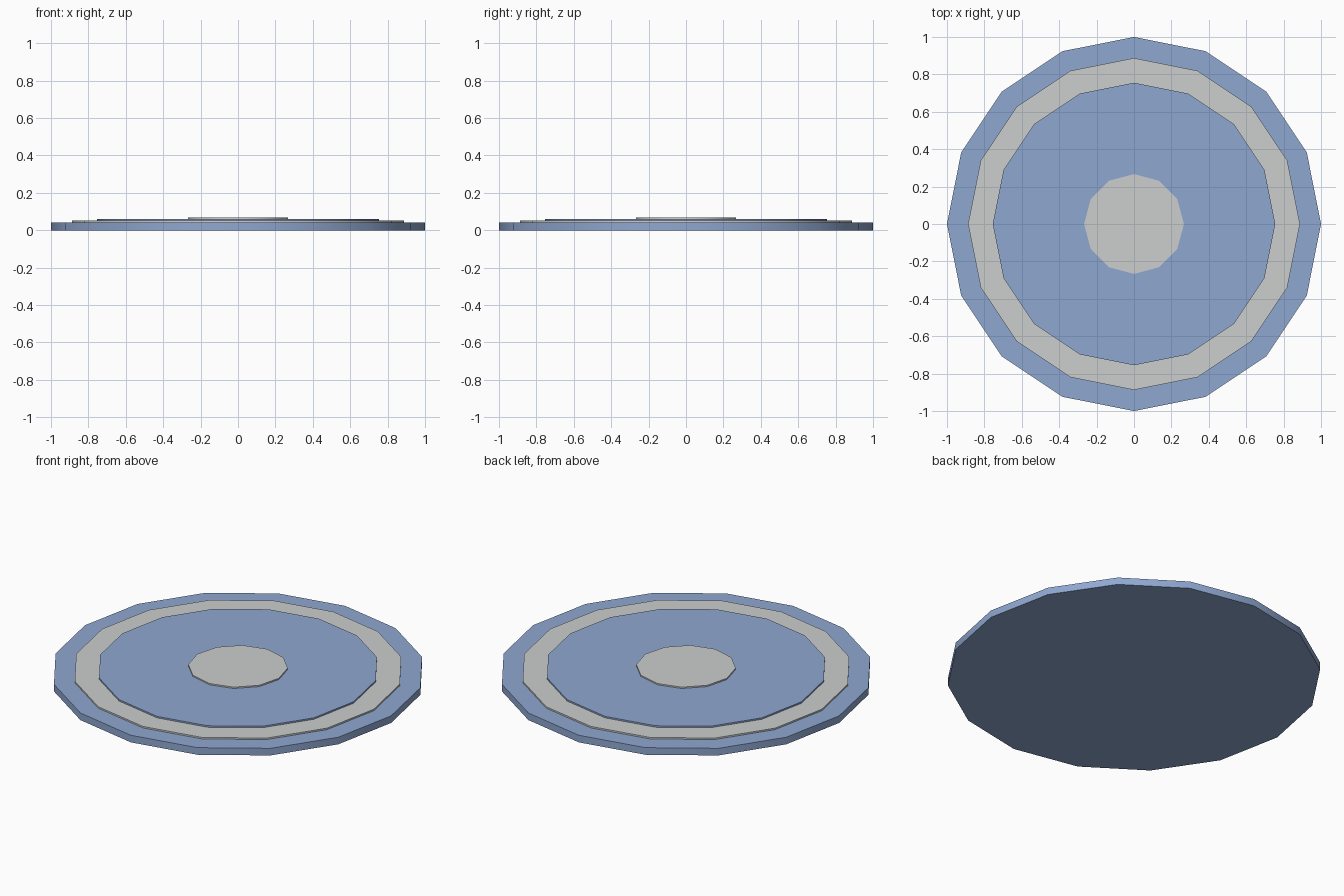
import bpy
import math

if "Cube" in bpy.data.objects:
    bpy.data.objects.remove(bpy.data.objects["Cube"])


def make_material(name, rgb):
    mat = bpy.data.materials.new(name)
    mat.diffuse_color = (*rgb, 1.0)
    mat.use_nodes = True
    mat.node_tree.nodes["Principled BSDF"].inputs["Base Color"].default_value = mat.diffuse_color
    return mat


blue = make_material("dusty blue", (0.275, 0.39, 0.64))
grey = make_material("pale grey", (0.60, 0.62, 0.61))


def make_disc(name, sides, radius, bottom, top, mat):
    """Flat-topped disc with a corner on each axis and softly shaded sides."""
    bpy.ops.mesh.primitive_cylinder_add(
        vertices=sides, radius=radius, depth=top - bottom,
        location=(0, 0, (bottom + top) / 2))
    disc = bpy.context.object
    disc.name = name
    disc.data.materials.append(mat)
    bpy.ops.object.shade_smooth_by_angle(angle=math.radians(35))
    return disc


# Stacked discs, each smaller than the one below
make_disc("base_plate", 16, 1.0, 0.0, 0.042, blue)
make_disc("rim_band", 16, 0.887, 0.042, 0.051, grey)
make_disc("inner_plate", 16, 0.755, 0.051, 0.06, blue)
make_disc("centre_cap", 12, 0.267, 0.06, 0.068, grey)
